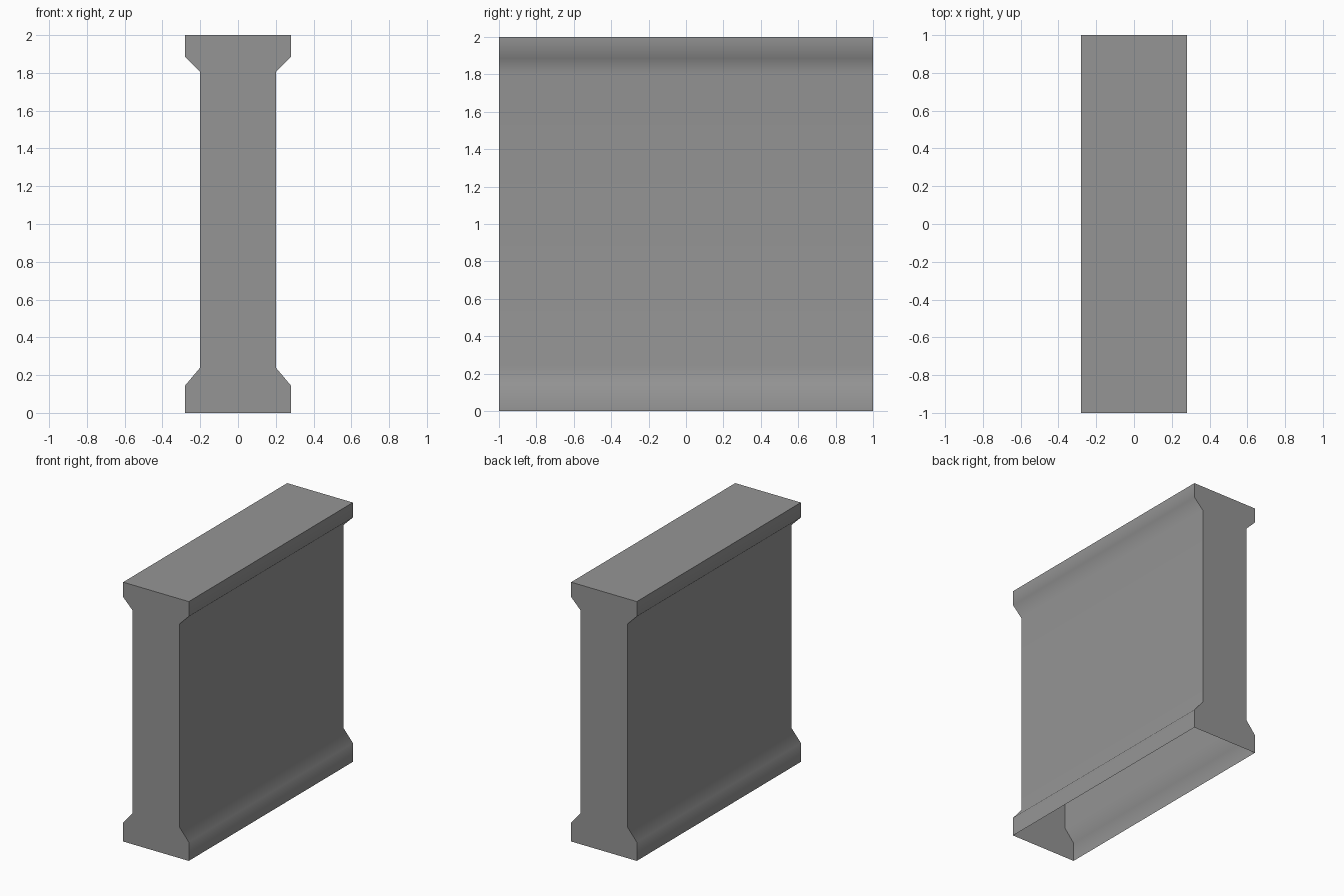
import bpy
import bmesh
from math import radians

cube = bpy.data.objects.get("Cube")
if cube:
    bpy.data.objects.remove(cube)

# Single grey material
grey = bpy.data.materials.new("concrete grey")
grey.use_nodes = True
colour = (0.30, 0.30, 0.30, 1)
grey.diffuse_color = colour
grey.node_tree.nodes["Principled BSDF"].inputs["Base Color"].default_value = colour

# Half profile (x, z) from the foot up to the cap
half = [(0.28, 0), (0.28, 0.145), (0.2, 0.24), (0.2, 1.805), (0.28, 1.885), (0.28, 2)]
profile = half + [(-x, z) for x, z in reversed(half)]

# Wall: profile extruded front to back, hollow shell open underneath
bm = bmesh.new()
front = [bm.verts.new((x, -1, z)) for x, z in profile]
back = [bm.verts.new((x, 1, z)) for x, z in profile]
bm.faces.new(front)
bm.faces.new(back[::-1])
for i in range(len(profile) - 1):
    bm.faces.new((front[i], back[i], back[i + 1], front[i + 1]))
bmesh.ops.recalc_face_normals(bm, faces=bm.faces)
mesh = bpy.data.meshes.new("wall_segment")
bm.to_mesh(mesh)
bm.free()
mesh.materials.append(grey)
wall = bpy.data.objects.new("wall_segment", mesh)
bpy.context.collection.objects.link(wall)

# Soft shading over the flares, crisp cap and ends
bpy.ops.object.select_all(action="DESELECT")
wall.select_set(True)
bpy.context.view_layer.objects.active = wall
bpy.ops.object.shade_smooth_by_angle(angle=radians(60))
weighted = wall.modifiers.new("flat faces lead", "WEIGHTED_NORMAL")
weighted.mode = "FACE_AREA"
weighted.keep_sharp = True
